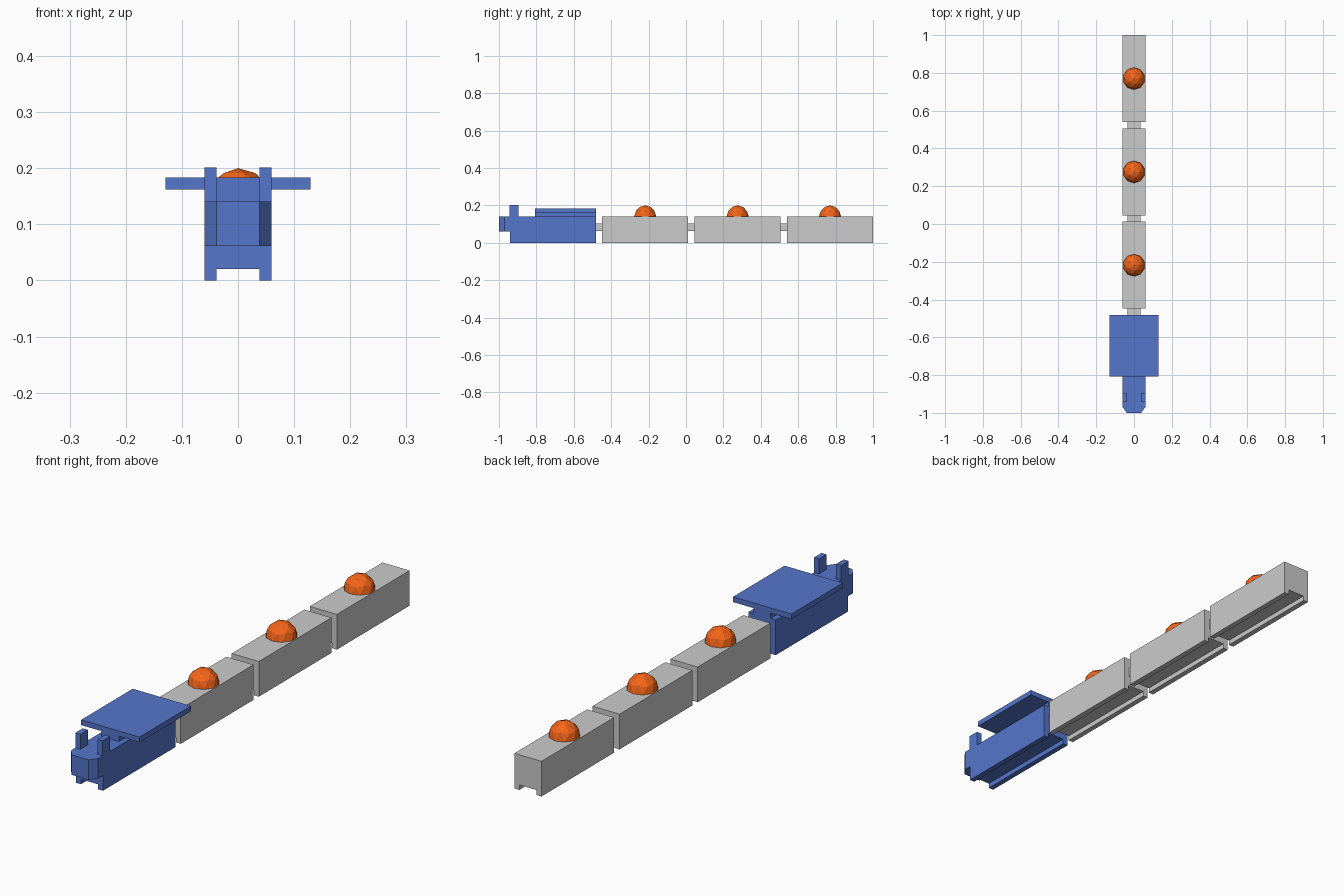
import bpy, bmesh

if "Cube" in bpy.data.objects:
    bpy.data.objects.remove(bpy.data.objects["Cube"])

blue = bpy.data.materials.new("blue")
blue.diffuse_color = (0.09, 0.18, 0.60, 1)
blue.use_nodes = True
blue.node_tree.nodes["Principled BSDF"].inputs["Base Color"].default_value = blue.diffuse_color
orange = bpy.data.materials.new("orange")
orange.diffuse_color = (0.90, 0.13, 0.01, 1)
orange.use_nodes = True
orange.node_tree.nodes["Principled BSDF"].inputs["Base Color"].default_value = orange.diffuse_color


def finish(name, bm, mat=None):
    bmesh.ops.recalc_face_normals(bm, faces=bm.faces)
    me = bpy.data.meshes.new(name)
    bm.to_mesh(me)
    bm.free()
    if mat:
        me.materials.append(mat)
    ob = bpy.data.objects.new(name, me)
    bpy.context.collection.objects.link(ob)
    return ob


def extrude(name, points, vec, mat=None):
    """Closed profile swept along a straight vector."""
    bm = bmesh.new()
    face = bm.faces.new([bm.verts.new(p) for p in points])
    new = bmesh.ops.extrude_face_region(bm, geom=[face])["geom"]
    bmesh.ops.translate(bm, vec=vec, verts=[v for v in new if isinstance(v, bmesh.types.BMVert)])
    # extrude_face_region keeps the start cap, so the solid is closed
    return finish(name, bm, mat)


def box(name, x0, x1, y0, y1, z0, z1, mat=None):
    return extrude(name, [(x0, y0, z0), (x1, y0, z0), (x1, y1, z0), (x0, y1, z0)],
                   (0, 0, z1 - z0), mat)


W, IN, H, RAIL = 0.06, 0.038, 0.141, 0.02
BODY, STEP = 0.46, 0.494


def channel_body(name, y0, y1, mat=None):
    """Car body with two runner rails along the underside."""
    pts = [(-W, 0), (-IN, 0), (-IN, RAIL), (IN, RAIL), (IN, 0), (W, 0), (W, H), (-W, H)]
    return extrude(name, [(x, y0, z) for x, z in pts], (0, y1 - y0, 0), mat)


# Wagons with couplers and domed loads
for i in range(3):
    back = 1 - i * STEP
    front = back - BODY
    channel_body(f"wagon_{i + 1}", front, back)
    box(f"coupler_{i + 1}", -0.035, 0.035, front - (STEP - BODY), front, 0.062, 0.103)
    bm = bmesh.new()
    bmesh.ops.create_icosphere(bm, subdivisions=2, radius=0.059)
    bmesh.ops.translate(bm, vec=(0, (front + back) / 2, H), verts=bm.verts)
    finish(f"load_{i + 1}", bm, orange)

# Engine body and chamfered nose
rear = 1 - 3 * STEP
channel_body("engine_body", -0.94, rear, blue)
nose = [(-W, -0.94), (-W, -0.97), (-IN, -1), (IN, -1), (W, -0.97), (W, -0.94)]
extrude("engine_nose", [(x, y, 0.061) for x, y in nose], (0, 0, H - 0.061), blue)

# Front posts
for side, x in (("left", -W), ("right", IN)):
    box(f"post_{side}", x, x + W - IN, -0.943, -0.896, H, 0.201, blue)

# Roof slab on its central support
box("roof_support", -IN, IN, -0.808, rear, H, 0.162, blue)
box("roof", -0.129, 0.129, -0.808, rear, 0.162, 0.183, blue)
